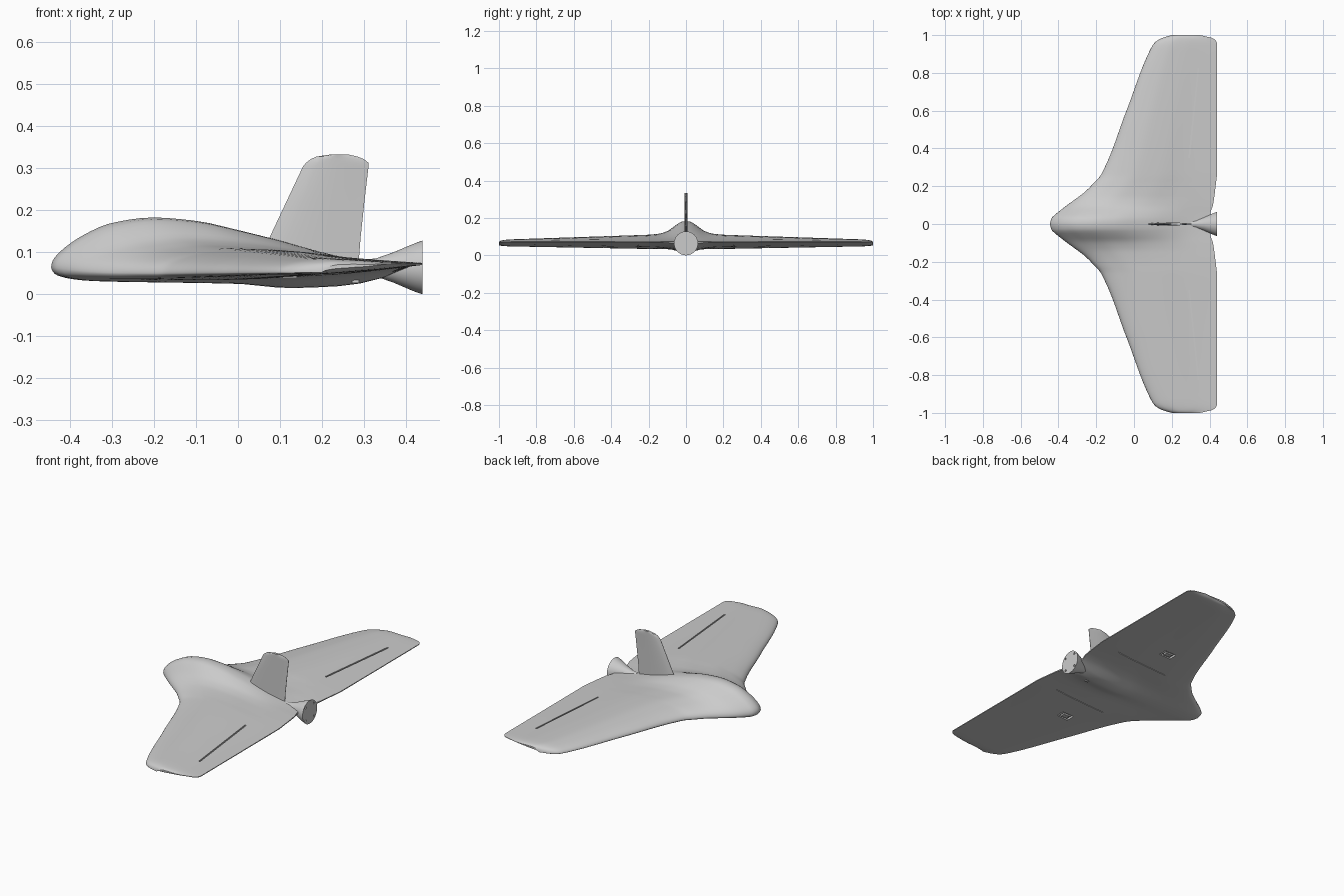
import bpy, bmesh, math

if "Cube" in bpy.data.objects:
    bpy.data.objects.remove(bpy.data.objects["Cube"], do_unlink=True)

grey = bpy.data.materials.new("light_grey")
grey.use_nodes = True
grey.diffuse_color = (0.6, 0.6, 0.6, 1)
grey.node_tree.nodes["Principled BSDF"].inputs["Base Color"].default_value = (0.6, 0.6, 0.6, 1)


def curve(pts, v):
    """Smooth interpolation through (position, value) pairs without overshoot."""
    n = len(pts)
    v = min(max(v, pts[0][0]), pts[-1][0])
    sec = [(pts[i + 1][1] - pts[i][1]) / (pts[i + 1][0] - pts[i][0]) for i in range(n - 1)]

    def slope(i):
        if i == 0 or i == n - 1:
            return sec[0] if i == 0 else sec[-1]
        a, b = sec[i - 1], sec[i]
        return 2 * a * b / (a + b) if a * b > 0 else 0.0
    i = 0
    while i < n - 2 and v > pts[i + 1][0]:
        i += 1
    h = pts[i + 1][0] - pts[i][0]
    u = (v - pts[i][0]) / h
    return ((1 + 2 * u) * (1 - u) ** 2 * pts[i][1] + u * (1 - u) ** 2 * h * slope(i)
            + u * u * (3 - 2 * u) * pts[i + 1][1] + u * u * (u - 1) * h * slope(i + 1))


def finish(name, bm, angle=35):
    bmesh.ops.recalc_face_normals(bm, faces=bm.faces)
    mesh = bpy.data.meshes.new(name)
    bm.to_mesh(mesh)
    bm.free()
    mesh.materials.append(grey)
    ob = bpy.data.objects.new(name, mesh)
    bpy.context.collection.objects.link(ob)
    smooth(ob, angle)
    return ob


def smooth(ob, angle=35):
    bpy.ops.object.select_all(action='DESELECT')
    ob.select_set(True)
    bpy.context.view_layer.objects.active = ob
    bpy.ops.object.shade_smooth_by_angle(angle=math.radians(angle))


def loft(name, rings, angle=35):
    bm = bmesh.new()
    loops = [[bm.verts.new(p) for p in r] for r in rings]
    n = len(loops[0])
    for a, b in zip(loops, loops[1:]):
        for i in range(n):
            j = (i + 1) % n
            bm.faces.new((a[i], a[j], b[j], b[i]))
    bm.faces.new(loops[0])
    bm.faces.new(loops[-1])
    return finish(name, bm, angle)


# Planform: leading and trailing edge along the half span
LEAD = [(0, -.445), (.03, -.437), (.06, -.405), (.11, -.34), (.17, -.26), (.22, -.21),
        (.26, -.175), (.6, -.04), (.94, .095), (.965, .115), (.985, .15), (1, .2)]
TRAIL = [(0, .4), (.06, .405), (.1, .418), (.2, .432), (.28, .44), (.955, .44), (.98, .425), (1, .35)]
HUMP = [(0, 1), (.025, .95), (.05, .75), (.1, .27), (.15, .07), (.22, 0), (1, 0)]

# Fuselage centreline, upper and lower
CTOP = [(-.445, .065), (-.42, .105), (-.37, .14), (-.3, .17), (-.2, .183), (-.1, .175),
        (0, .153), (.1, .128), (.2, .1), (.3, .08), (.4, .073)]
CLOW = [(-.445, .065), (-.43, .045), (-.35, .032), (0, .025), (.12, .015), (.25, .02),
        (.33, .035), (.4, .062)]
CTOP, CLOW = ([(math.sqrt((x + .445) / .845), z) for x, z in c] for c in (CTOP, CLOW))

# Wing section at root and tip, by square root of chord fraction
RTOP = [(0, .05), (.2, .078), (.4, .1), (.55, .11), (.7, .105), (.85, .088), (1, .075)]
RLOW = [(0, .05), (.2, .038), (.5, .034), (.8, .045), (.9, .055), (1, .07)]
TTOP = [(0, .052), (.2, .068), (.4, .08), (.55, .085), (.7, .083), (.85, .078), (1, .074)]
TLOW = [(0, .052), (.2, .048), (.5, .048), (.8, .057), (1, .07)]


def section(y, s):
    """Upper and lower height of the airframe."""
    y = abs(y)
    w, f = curve(HUMP, y), min(max((y - .2) / .75, 0), 1)
    top, low = ((1 - w) * ((1 - f) * curve(r, s) + f * curve(t, s)) + w * curve(c, s)
                for r, t, c in ((RTOP, TTOP, CTOP), (RLOW, TLOW, CLOW)))
    k = 1 if y < .93 else .25 + .75 * math.sqrt(max(0, 1 - ((y - .93) / .07) ** 2))
    mid = (top + low) / 2
    return mid + (top - mid) * k, mid + (low - mid) * k


def surface(x, y):
    a, b = curve(LEAD, abs(y)), curve(TRAIL, abs(y))
    return section(y, math.sqrt((x - a) / (b - a)))


def ring(y, n=30):
    a, b = curve(LEAD, abs(y)), curve(TRAIL, abs(y))
    st = [i / n for i in range(n + 1)]
    up = [(a + (b - a) * s * s, y, section(y, s)[0]) for s in st]
    low = [(a + (b - a) * s * s, y, section(y, s)[1]) for s in st[1:]]
    return up + low[::-1]


half = ([i * .0125 for i in range(1, 24)] + [.3 + i * .045 for i in range(1, 14)]
        + [.91, .93, .945, .955, .965, .975, .985, .993, 1])
stations = [-y for y in reversed(half)] + [0] + half
airframe = loft("airframe", [ring(y) for y in stations])


# Cutters for grooves and bays, gathered in one mesh
def bar(bm, p, q, width, zp, zq):
    """Box from p to q in plan, with low and high z at each end."""
    dx, dy = q[0] - p[0], q[1] - p[1]
    k = width / 2 / math.hypot(dx, dy)
    nx, ny = -dy * k, dx * k
    v = [[bm.verts.new((e[0] + g * nx, e[1] + g * ny, z)) for g, z in
          ((-1, ez[0]), (1, ez[0]), (1, ez[1]), (-1, ez[1]))] for e, ez in ((p, zp), (q, zq))]
    for i in range(4):
        j = (i + 1) % 4
        bm.faces.new((v[0][i], v[0][j], v[1][j], v[1][i]))
    bm.faces.new(v[0])
    bm.faces.new(v[1])


def cut(ob, cutter):
    cutter.hide_render = True
    mod = ob.modifiers.new("cut", 'BOOLEAN')
    mod.operation, mod.solver, mod.object = 'DIFFERENCE', 'EXACT', cutter
    bpy.ops.object.select_all(action='DESELECT')
    bpy.context.view_layer.objects.active = ob
    ob.select_set(True)
    bpy.ops.object.modifier_apply(modifier=mod.name)
    bpy.data.objects.remove(cutter, do_unlink=True)
    smooth(ob)


bm = bmesh.new()
for side in (-1, 1):
    # Elevon hinge groove on top
    p, q = (.292, .35 * side), (.341, .825 * side)
    bar(bm, p, q, .008, (surface(*p)[0] - .006, .2), (surface(*q)[0] - .006, .2))
    # Wing joint seam underneath
    p, q = (0, .255 * side), (.32, .255 * side)
    bar(bm, p, q, .004, (-.1, surface(*p)[1] + .003), (-.1, surface(*q)[1] + .003))
    # Servo bay underneath
    z = surface(.12, .42 * side)[1] + .014
    bar(bm, (.085, .42 * side), (.155, .42 * side), .05, (-.1, z), (-.1, z))
cut(airframe, finish("groove_cutter", bm))

# Servo with ribs inside each bay
for side, label in ((-1, "right"), (1, "left")):
    z = surface(.12, .42 * side)[1]
    bm = bmesh.new()
    bar(bm, (.1, .42 * side), (.14, .42 * side), .026, (z - .002, z + .016), (z - .002, z + .016))
    for i in range(4):
        x = .094 + i * .017
        bar(bm, (x, .42 * side), (x + .005, .42 * side), .044, (z + .002, z + .016), (z + .002, z + .016))
    finish(label + "_servo", bm)

# Tail fin with a thin lens section
FIN = [(.07, .045, .287), (.135, .075, .292), (.22, .115, .301), (.305, .155, .311), (.313, .162, .311),
       (.322, .173, .3), (.328, .187, .285), (.333, .22, .263)]
rings = []
for z, a, b in FIN:
    arc = [i / 10 for i in range(11)]
    side = [(a + (b - a) * t, .0065 * math.sin(math.pi * t ** .7) + .0008, z) for t in arc]
    rings.append(side + [(x, -y, z) for x, y, z in reversed(side)])
loft("tail_fin", rings)

# Flared motor mount with four screw holes
FLARE = [(.3, .018), (.33, .022), (.37, .036), (.41, .053), (.425, .059), (.44, .064)]
mount = loft("motor_mount", [[(x, r * math.cos(i * math.pi / 24), .064 + r * math.sin(i * math.pi / 24))
                              for i in range(48)] for x, r in FLARE])
bm = bmesh.new()
for sy in (-1, 1):
    for sz in (-1, 1):
        ends = [[bm.verts.new((x, .036 * sy + .006 * math.cos(i * math.pi / 6),
                               .064 + .036 * sz + .006 * math.sin(i * math.pi / 6)))
                 for i in range(12)] for x in (.432, .46)]
        for i in range(12):
            j = (i + 1) % 12
            bm.faces.new((ends[0][i], ends[0][j], ends[1][j], ends[1][i]))
        bm.faces.new(ends[0])
        bm.faces.new(ends[1])
cut(mount, finish("hole_cutter", bm))

# Small cable tab under the tail
bm = bmesh.new()
z = surface(.28, -.05)[1]
bar(bm, (.272, -.05), (.288, -.05), .012, (z - .004, z + .008), (z - .004, z + .008))
finish("cable_tab", bm)
